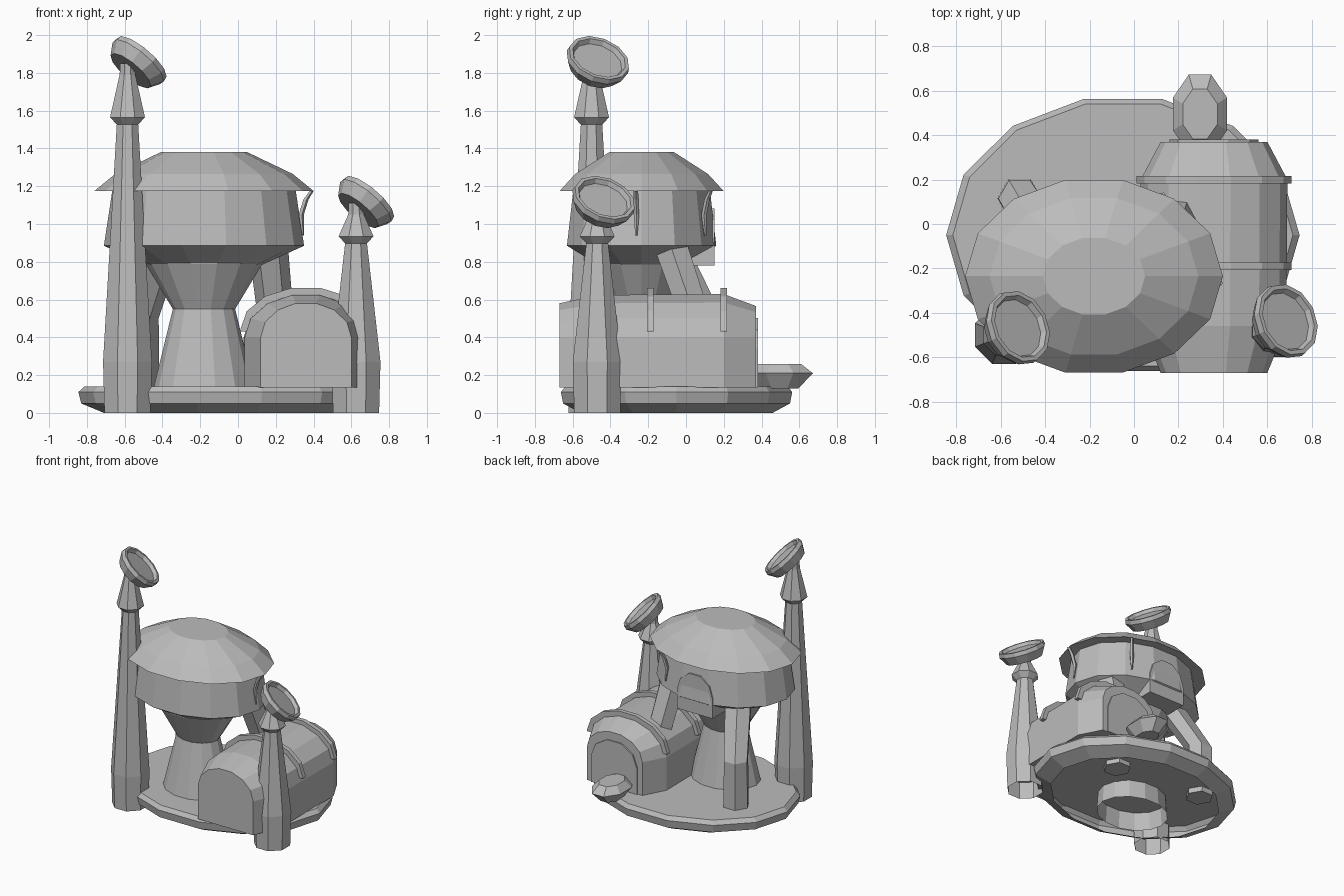
import bpy, bmesh, math
from mathutils import Vector, Matrix

cube = bpy.data.objects.get("Cube")
if cube:
    bpy.data.objects.remove(cube, do_unlink=True)

GREY = (0.5, 0.5, 0.5, 1)
mat = bpy.data.materials.new("plain_grey")
mat.use_nodes = True
mat.diffuse_color = GREY
mat.node_tree.nodes["Principled BSDF"].inputs["Base Color"].default_value = GREY


def loft(name, rings, matrix=Matrix(), open_start=False):
    """Skin a list of equal-length point rings and cap the ends."""
    bm = bmesh.new()
    loops = [[bm.verts.new(matrix @ Vector(p)) for p in ring] for ring in rings]
    n = len(loops[0])
    for a, b in zip(loops, loops[1:]):
        for i in range(n):
            j = (i + 1) % n
            bm.faces.new((a[i], a[j], b[j], b[i]))
    start_cap = bm.faces.new(loops[0][::-1])
    bm.faces.new(loops[-1])
    bmesh.ops.recalc_face_normals(bm, faces=bm.faces)
    if open_start:
        bm.faces.remove(start_cap)
    mesh = bpy.data.meshes.new(name)
    bm.to_mesh(mesh)
    bm.free()
    mesh.materials.append(mat)
    obj = bpy.data.objects.new(name, mesh)
    bpy.context.collection.objects.link(obj)


def lathe(name, profile, sides, x=0, y=0, squash=1, turn=0, matrix=None,
          open_start=False):
    """Turn a (radius, height) profile around z, squashed along y."""
    angles = [turn + math.tau * i / sides for i in range(sides)]
    rings = [[(r * math.cos(a), r * squash * math.sin(a), z) for a in angles]
             for r, z in profile]
    loft(name, rings, matrix or Matrix.Translation((x, y, 0)), open_start)


def arch(name, x, sections, floor, spring, steps=7):
    """Arched body along y; sections are (y, half_width, top)."""
    rings = []
    for y, half, top in sections:
        ring = [(x + half, y, floor)]
        for i in range(steps + 1):
            a = math.pi * i / steps
            ring.append((x + half * math.cos(a), y,
                         spring + (top - spring) * math.sin(a)))
        ring.append((x - half, y, floor))
        rings.append(ring)
    loft(name, rings)


def tube(name, points, radii, sides=6):
    """Horizontal polygon sections along a path."""
    rings = [[(p[0] + r * math.cos(math.tau * i / sides),
               p[1] + r * math.sin(math.tau * i / sides), p[2])
              for i in range(sides)] for p, r in zip(points, radii)]
    loft(name, rings)


# Base disc, a shell open underneath
lathe("base_disc", [(0.66, 0), (0.78, 0.05), (0.795, 0.11), (0.765, 0.14)],
      14, -0.05, -0.05, 0.79, open_start=True)

# Hourglass pedestal, drum and dome share one axis
HX, HY = -0.18, -0.235
lathe("pedestal", [(0.275, 0), (0.265, 0.14), (0.165, 0.55),
                   (0.31, 0.79), (0.31, 0.83)],
      14, HX, HY, 0.82, open_start=True)
lathe("drum", [(0.31, 0.785), (0.53, 0.885), (0.485, 1.18)], 14, HX, HY, 0.765)
lathe("dome_roof", [(0.46, 1.18), (0.58, 1.175), (0.47, 1.265), (0.23, 1.38)],
      14, HX, HY, 0.767)
arch("drum_back_hatch", HX, [(-0.02, 0.155, 1.09), (0.15, 0.155, 1.09)],
     0.78, 0.93, 5)

# Curved brackets from the drum to the roof rim
for number, degrees in enumerate((-4, 57)):
    a = math.radians(degrees)
    path = [(HX + r * math.cos(a), HY + 0.765 * r * math.sin(a), z)
            for r, z in ((0.525, 0.94), (0.515, 1.05), (0.54, 1.13), (0.57, 1.175))]
    tube(f"roof_bracket_{number}", path, (0.006, 0.015, 0.015, 0.012), 5)

# Bent legs bracing the drum
for side, top, knee in (("right", (-0.4, -0.08), (-0.515, 0.115)),
                        ("left", (0.16, -0.08), (0.2, 0.05))):
    tube(f"{side}_brace_leg", [(*knee, 0.1), (*knee, 0.5), (*top, 0.88)],
         (0.1, 0.095, 0.105))


# Two towers with tilted dishes
def tower(name, x, y, neck, tip, dish_centre):
    lathe(name + "_tower", [(0.132, 0), (0.14, 0.27), (0.06, neck)],
          8, x, y, turn=math.pi / 8, open_start=True)
    lathe(name + "_tower_cone",
          [(0.055, neck - 0.03), (0.1, neck + 0.015), (0.045, tip),
           (0.042, tip + 0.06)],
          8, x, y, turn=math.pi / 8)
    aim = Vector((0.61, 0.3, 0.72)).to_track_quat("Z", "Y").to_matrix().to_4x4()
    lathe(name + "_dish", [(0.11, -0.095), (0.135, -0.095), (0.173, -0.03),
                           (0.168, 0.0), (0.148, 0.0), (0.135, -0.025)],
          12, matrix=Matrix.Translation(dish_centre) @ aim)


tower("tall", -0.585, -0.5, 1.55, 1.79, (-0.51, -0.46, 1.88))
tower("short", 0.625, -0.47, 0.92, 1.05, (0.695, -0.43, 1.14))

# Arched hall with ribs and a rear door
HALL = 0.36
arch("hall", HALL, [(-0.67, 0.24, 0.585), (-0.46, 0.325, 0.63),
                    (0.2, 0.33, 0.635), (0.37, 0.24, 0.57)], 0.135, 0.4)
for number, y in enumerate((-0.19, 0.2)):
    arch(f"hall_rib_{number}", HALL, [(y - 0.017, 0.348, 0.667),
                                      (y + 0.017, 0.348, 0.667)], 0.43, 0.44)
arch("hall_back_door", HALL, [(0.3, 0.2, 0.51), (0.38, 0.2, 0.51)], 0.135, 0.34, 5)

# Rear pod
lathe("rear_pod", [(0.075, 0.13), (0.132, 0.21), (0.084, 0.26)],
      8, 0.297, 0.495, 1.45, math.pi / 8)
